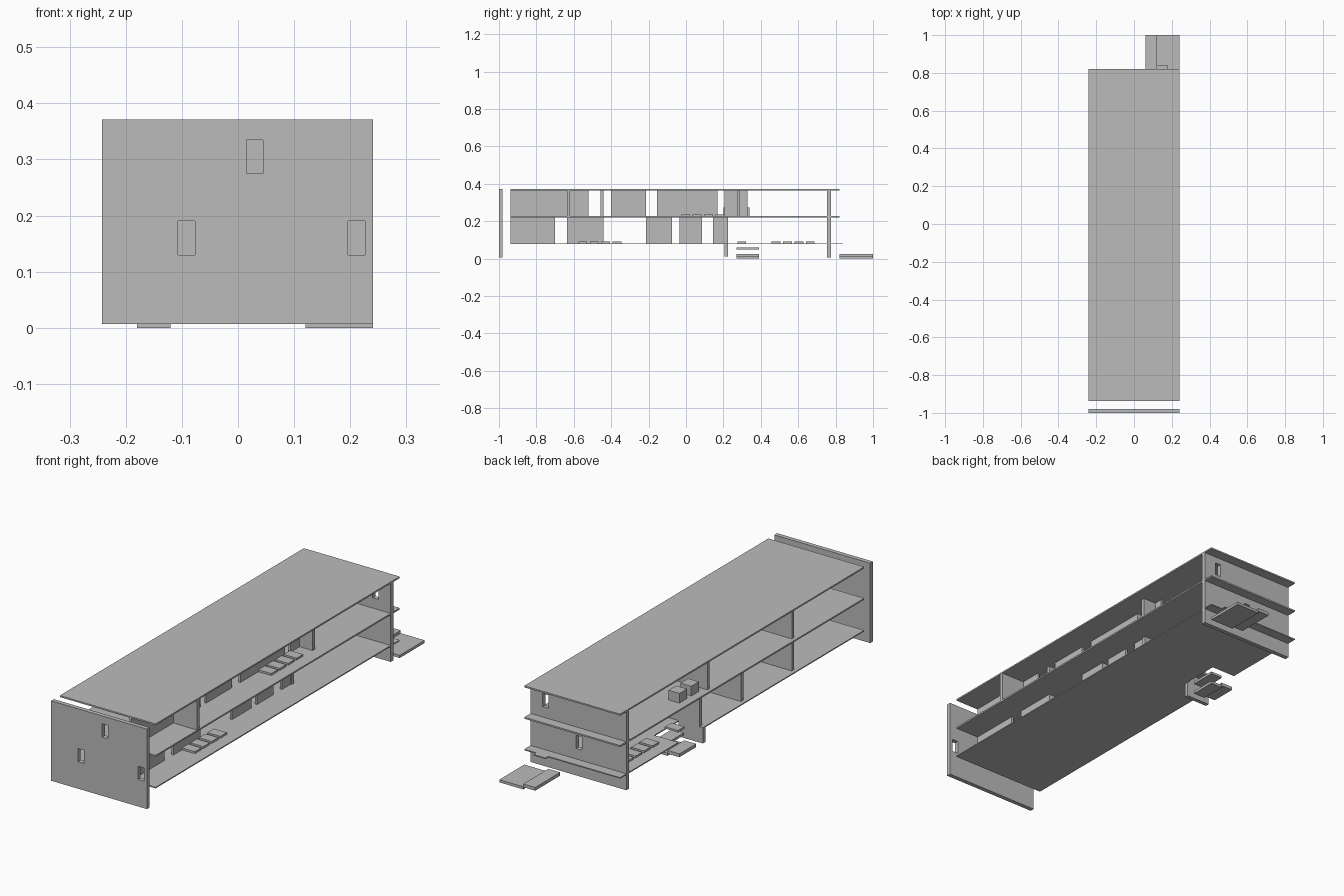
import bpy

if "Cube" in bpy.data.objects:
    bpy.data.objects.remove(bpy.data.objects["Cube"])

grey = bpy.data.materials.new("plaster_grey")
grey.diffuse_color = (0.5, 0.5, 0.5, 1)
grey.use_nodes = True
grey.node_tree.nodes["Principled BSDF"].inputs["Base Color"].default_value = grey.diffuse_color


def box(name, x, y, z):
    """Box from (min, max) ranges on each axis."""
    sx, sy, sz = x[1] - x[0], y[1] - y[0], z[1] - z[0]
    bpy.ops.mesh.primitive_cube_add(size=1, location=(sum(x) / 2, sum(y) / 2, sum(z) / 2))
    ob = bpy.context.object
    ob.name = name
    ob.scale = (sx, sy, sz)
    bpy.ops.object.transform_apply(location=False, rotation=False, scale=True)
    ob.data.materials.append(grey)
    return ob


def cut(ob, x, y, z):
    """Cut a box-shaped opening out of ob."""
    cutter = box("cutter", x, y, z)
    cutter.hide_render = True
    mod = ob.modifiers.new("opening", 'BOOLEAN')
    mod.operation = 'DIFFERENCE'
    mod.solver = 'EXACT'
    mod.object = cutter
    bpy.context.view_layer.objects.active = ob
    bpy.ops.object.modifier_apply(modifier=mod.name)
    bpy.data.objects.remove(cutter, do_unlink=True)


X = (-0.242, 0.241)
Y = (-0.937, 0.82)
GROUND = (0.077, 0.082)
MIDDLE = (0.221, 0.228)
ROOF = (0.364, 0.371)
LOWER = (GROUND[1], MIDDLE[0])
UPPER = (MIDDLE[1], ROOF[0])

# Slabs, with a stairwell notch and an entrance sill on the ground floor
ground = box("ground_slab", X, Y, GROUND)
cut(ground, (-0.3, -0.12), (0.225, 0.40), (0.05, 0.1))
box("middle_slab", X, Y, MIDDLE)
box("roof_slab", X, Y, ROOF)
box("entrance_sill", (0.12, 0.18), (0.82, 0.84), GROUND)

# End walls with small window openings (centre x, centre z)
front = box("front_wall", X, (-1.0, -0.98), (0.007, 0.371))
for cx, cz in [(0.03, 0.305), (-0.092, 0.16), (0.211, 0.16)]:
    cut(front, (cx - 0.015, cx + 0.015), (-1.1, -0.9), (cz - 0.03, cz + 0.03))
back = box("back_wall", X, (0.755, 0.775), (0.007, ROOF[0]))
for cx, cz in [(0.165, 0.305), (-0.004, 0.16)]:
    cut(back, (cx - 0.015, cx + 0.015), (0.7, 0.8), (cz - 0.03, cz + 0.03))

# Corridor walls, broken by door gaps
for y in [(-0.937, -0.70), (-0.635, -0.45), (-0.215, -0.08), (-0.035, 0.085), (0.145, 0.225)]:
    box("lower_corridor_wall", (0.11, 0.12), y, LOWER)
for y in [(-0.937, -0.52), (-0.40, -0.215), (-0.155, 0.165), (0.205, 0.33)]:
    box("upper_corridor_wall", (0.11, 0.12), y, UPPER)

# Cross partitions between rooms
for y in (-0.448, -0.083):
    box("lower_partition", (-0.225, 0.12), (y - 0.008, y + 0.008), LOWER)
box("lower_partition", (-0.225, 0.125), (0.207, 0.225), LOWER)
box("stairwell_footing", (-0.242, -0.12), (0.207, 0.225), (0.01, GROUND[0]))
for y in (-0.448, 0.16):
    box("upper_partition", (-0.225, 0.12), (y - 0.008, y + 0.008), UPPER)
box("corridor_partition", (0.11, 0.24), (-0.637, -0.62), UPPER)
box("corridor_stub", (0.11, 0.185), (0.273, 0.29), UPPER)

# Low pads in rows of four along the floors
for name, y0, x, z0 in [("lower_pad", -0.575, (0.12, 0.185), GROUND[1]),
                        ("upper_pad", -0.025, (0.12, 0.185), MIDDLE[1]),
                        ("rear_pad", 0.458, (-0.185, -0.12), GROUND[1])]:
    for i in range(4):
        y = y0 + i * 0.061
        box(name, x, (y, y + 0.047), (z0, z0 + 0.009))
box("single_pad", (-0.185, -0.12), (0.275, 0.322), (GROUND[1], GROUND[1] + 0.009))

# Two cabinets on the upper floor
for y in (0.20, 0.285):
    box("cabinet", (-0.205, -0.15), (y, y + 0.055), (MIDDLE[1], 0.272))

# Rear entrance steps
box("rear_low_step", (0.12, 0.241), (0.82, 1.0), (0.0, 0.012))
box("rear_high_step", (0.06, 0.12), (0.82, 1.0), (0.01, 0.025))

# Stairwell steps
box("stair_low_step", (-0.18, -0.12), (0.27, 0.39), (0.0, 0.012))
box("stair_high_step", (-0.24, -0.18), (0.27, 0.39), (0.01, 0.025))
box("stair_landing", (-0.18, -0.12), (0.27, 0.39), (0.049, 0.06))
